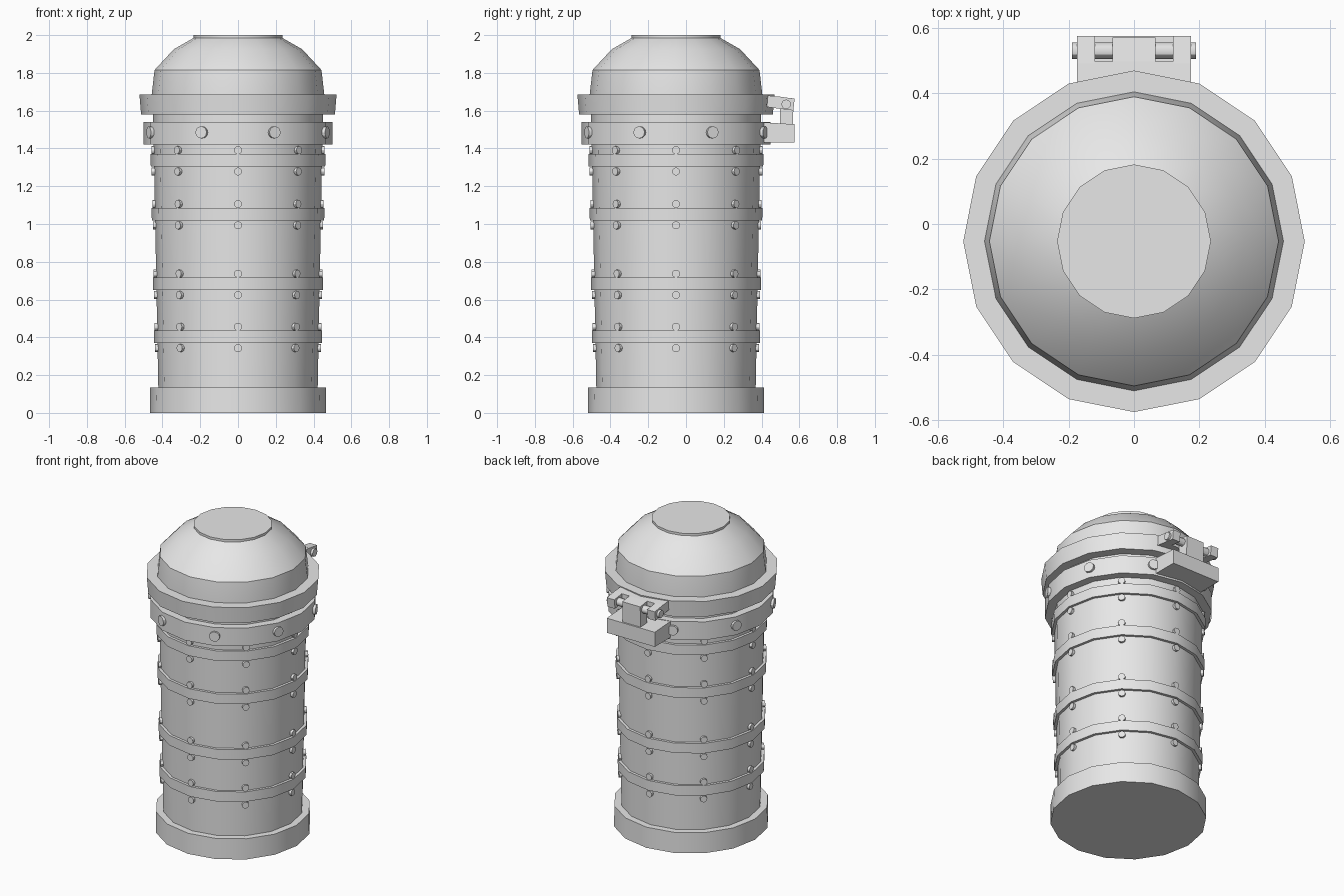
import bpy, bmesh, math
from mathutils import Matrix

cube = bpy.data.objects.get("Cube")
if cube:
    bpy.data.objects.remove(cube, do_unlink=True)

CY = -0.053      # axis of the round parts
SIDES = 16

steel = bpy.data.materials.new("light_grey_metal")
steel.use_nodes = True
GREY = (0.8, 0.8, 0.8, 1)
steel.diffuse_color = GREY
steel.node_tree.nodes["Principled BSDF"].inputs["Base Color"].default_value = GREY


def finish(bm, name, smooth=True):
    bmesh.ops.recalc_face_normals(bm, faces=bm.faces)
    mesh = bpy.data.meshes.new(name)
    bm.to_mesh(mesh)
    bm.free()
    mesh.materials.append(steel)
    obj = bpy.data.objects.new(name, mesh)
    bpy.context.collection.objects.link(obj)
    if smooth:
        bpy.ops.object.select_all(action='DESELECT')
        obj.select_set(True)
        bpy.context.view_layer.objects.active = obj
        bpy.ops.object.shade_smooth_by_angle(angle=math.radians(30))
    return obj


def lathe(name, profile):
    """Closed solid turned around the vertical axis from (radius, z) pairs."""
    bm = bmesh.new()
    rings = []
    for r, z in profile:
        rings.append([bm.verts.new((r * math.cos(a), CY + r * math.sin(a), z))
                      for a in (math.tau * i / SIDES for i in range(SIDES))])
    for low, high in zip(rings, rings[1:]):
        for i in range(SIDES):
            j = (i + 1) % SIDES
            bm.faces.new((low[i], low[j], high[j], high[i]))
    bm.faces.new(rings[0])
    bm.faces.new(rings[-1])
    return finish(bm, name)


def extrude_x(name, outline, x0, x1):
    """Solid with a (y, z) side outline between two x positions."""
    bm = bmesh.new()
    a = [bm.verts.new((x0, y, z)) for y, z in outline]
    b = [bm.verts.new((x1, y, z)) for y, z in outline]
    bm.faces.new(a)
    bm.faces.new(b)
    for i in range(len(a)):
        j = (i + 1) % len(a)
        bm.faces.new((a[i], a[j], b[j], b[i]))
    return finish(bm, name, False)


def rivets(name, z, reach, radius, offset=0.0):
    """Eight round heads pointing outwards."""
    bm = bmesh.new()
    for k in range(8):
        turn = Matrix.Rotation(math.tau * k / 8 + offset, 4, 'Z')
        place = (Matrix.Translation((0, CY, z)) @ turn
                 @ Matrix.Translation((reach - 0.02, 0, 0))
                 @ Matrix.Rotation(math.pi / 2, 4, 'Y'))
        bmesh.ops.create_cone(bm, cap_ends=True, segments=12, radius1=radius,
                              radius2=radius, depth=0.04, matrix=place)
    return finish(bm, name)


def body_radius(z):
    return 0.422 + 0.019 * (z - 0.135)


# Round body parts
lathe("base_ring", [(0.467, 0), (0.465, 0.135)])
lathe("body", [(body_radius(0.1), 0.1), (body_radius(1.45), 1.45)])
lathe("collar", [(0.5, 1.42), (0.5, 1.54)])
lathe("neck", [(0.45, 1.5), (0.45, 1.6)])
lathe("lid_rim", [(0.513, 1.58), (0.522, 1.685)])
lathe("dome", [(0.457, 1.67), (0.457, 1.685), (0.442, 1.815),
               (0.34, 1.925), (0.235, 1.985)])
lathe("top_cap", [(0.235, 1.97), (0.235, 2.0)])

# Straps with a row of rivets above and below each
for n, z in enumerate((0.402, 0.683, 1.052, 1.337), 1):
    r = body_radius(z)
    lathe(f"strap_{n}", [(r + 0.017, z - 0.033), (r + 0.018, z + 0.033)])
    for side, dz in (("lower", -0.059), ("upper", 0.054)):
        rivets(f"strap_{n}_{side}_rivets", z + dz,
               body_radius(z + dz) + 0.013, 0.021)
rivets("collar_rivets", 1.485, 0.512, 0.032, math.pi / 8)

# Hinge at the back
extrude_x("hinge_lower_plate", [(0.38, 1.432), (0.575, 1.432),
                                (0.575, 1.528), (0.38, 1.54)], -0.175, 0.175)
extrude_x("hinge_centre_post", [(0.497, 1.5), (0.565, 1.5),
                                (0.57, 1.664), (0.497, 1.674)], -0.065, 0.065)
extrude_x("hinge_lid_tab", [(0.39, 1.625), (0.497, 1.61),
                            (0.497, 1.674), (0.39, 1.684)], -0.175, 0.175)
for side, s in (("left", 1), ("right", -1)):
    extrude_x(f"hinge_knuckle_{side}", [(0.49, 1.611), (0.568, 1.601),
                                        (0.575, 1.663), (0.49, 1.675)],
              s * 0.12, s * 0.175)

# Hinge pin
bm = bmesh.new()
bmesh.ops.create_cone(bm, cap_ends=True, segments=12, radius1=0.025,
                      radius2=0.025, depth=0.38,
                      matrix=Matrix.Translation((0, 0.53, 1.634))
                      @ Matrix.Rotation(math.pi / 2, 4, 'Y'))
finish(bm, "hinge_pin")
